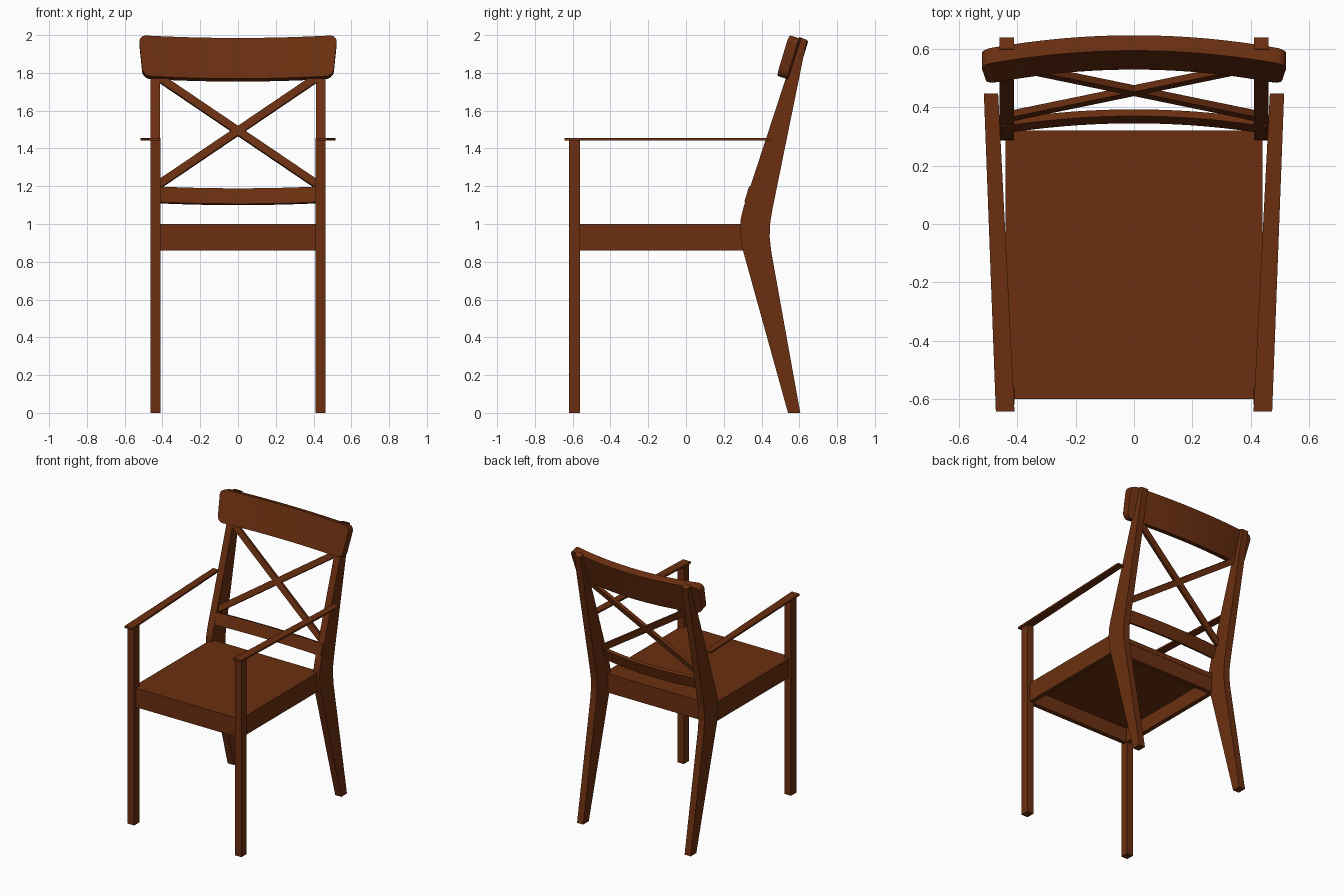
import bpy, bmesh, math
from mathutils import Vector, Matrix

if "Cube" in bpy.data.objects:
    bpy.data.objects.remove(bpy.data.objects["Cube"])

wood = bpy.data.materials.new("brown_wood")
wood.diffuse_color = (0.145, 0.028, 0.005, 1)
wood.use_nodes = True
wood.node_tree.nodes["Principled BSDF"].inputs["Base Color"].default_value = wood.diffuse_color


def finish(name, bm):
    bmesh.ops.recalc_face_normals(bm, faces=bm.faces)
    me = bpy.data.meshes.new(name)
    bm.to_mesh(me)
    bm.free()
    me.materials.append(wood)
    ob = bpy.data.objects.new(name, me)
    bpy.context.collection.objects.link(ob)
    return ob


def prism(name, pts, offset):
    """Extrude a closed polygon of 3D points along an offset."""
    bm = bmesh.new()
    face = bm.faces.new([bm.verts.new(p) for p in pts])
    ext = bmesh.ops.extrude_face_region(bm, geom=[face])
    bmesh.ops.translate(bm, vec=offset, verts=[g for g in ext["geom"] if isinstance(g, bmesh.types.BMVert)])
    return finish(name, bm)


def box(name, x0, x1, y0, y1, z0, z1):
    return prism(name, [(x0, y0, z0), (x1, y0, z0), (x1, y1, z0), (x0, y1, z0)], (0, 0, z1 - z0))


def bowed_slat(name, bottom, top, half_w, flare, thick, bow, radius):
    """Tilted slat, bowed backwards, with optional rounded corners."""
    b, t = Vector((0, *bottom)), Vector((0, *top))
    up = (t - b).normalized()
    back = Vector((0, up.z, -up.y))
    mid, hh = (b + t) / 2, (t - b).length / 2
    us = [i / 12 * (1 - radius / half_w) for i in range(13)]
    us += [1 - radius / half_w * (1 - math.sin(math.radians(a))) for a in (15, 30, 45, 60, 75, 90)] if radius else []
    us = [-u for u in reversed(us[1:])] + us
    bm = bmesh.new()
    rings = []
    for u in us:
        d = max(0, abs(u) * half_w - (half_w - radius))
        h = hh - radius + math.sqrt(max(0, radius ** 2 - d ** 2))
        ring = []
        for v, k in ((-h, 0), (h, 0), (h, thick), (-h, thick)):
            x = u * (half_w + flare * v / hh)
            ring.append(bm.verts.new(mid + Vector((x, 0, 0)) + up * v + back * (k + bow * (1 - u * u))))
        rings.append(ring)
    for r, s in zip(rings, rings[1:]):
        for i in range(4):
            j = (i + 1) % 4
            bm.faces.new((r[i], r[j], s[j], s[i]))
    bm.faces.new(rings[0])
    bm.faces.new(rings[-1])
    ob = finish(name, bm)
    bpy.context.view_layer.objects.active = ob
    ob.select_set(True)
    bpy.ops.object.shade_smooth_by_angle(angle=math.radians(30))
    ob.select_set(False)


# Side profile (y, z) of the kinked back leg
leg = [(0.54, 0), (0.605, 0), (0.452, 0.85), (0.443, 0.93), (0.445, 1.0), (0.458, 1.08),
       (0.64, 1.975), (0.60, 1.99), (0.305, 1.09), (0.29, 1.03), (0.286, 0.96), (0.296, 0.88)]

for s, side in ((-1, "left"), (1, "right")):
    # Legs
    box("front_leg_" + side, s * 0.41, s * 0.462, -0.62, -0.56, 0, 1.445)
    prism("back_leg_" + side, [(s * 0.412, y, z) for y, z in leg], (s * 0.05, 0, 0))
    # Thin splayed armrest
    prism("armrest_" + side, [(s * 0.41, -0.643, 1.443), (s * 0.474, -0.643, 1.443),
                              (s * 0.515, 0.447, 1.443), (s * 0.466, 0.447, 1.443)], (0, 0, 0.013))
    # Side apron
    box("side_apron_" + side, s * 0.408, s * 0.44, -0.598, 0.318, 0.86, 0.98)
    # Diagonal of the cross back
    a, b = Vector((s * 0.425, 0.37, 1.205)), Vector((-s * 0.425, 0.545, 1.78))
    d = (b - a).normalized()
    n = Vector((0, 0.957, -0.29))
    w = d.cross(n).normalized() * 0.021
    n = w.cross(d).normalized() * 0.012
    prism("cross_bar_" + side, [a + w + n, a + w - n, a - w - n, a - w + n], b - a)

# Seat panel with front and back aprons
box("seat", -0.44, 0.44, -0.60, 0.32, 0.965, 1.0)
box("front_apron", -0.41, 0.41, -0.598, -0.565, 0.86, 0.98)
box("back_apron", -0.41, 0.41, 0.285, 0.318, 0.86, 0.98)

# Backrest slats
bowed_slat("top_rail", (0.48, 1.785), (0.545, 2.0), 0.515, 0.011, 0.055, 0.052, 0.04)
bowed_slat("lower_slat", (0.309, 1.118), (0.334, 1.20), 0.455, 0, 0.024, 0.038, 0)
